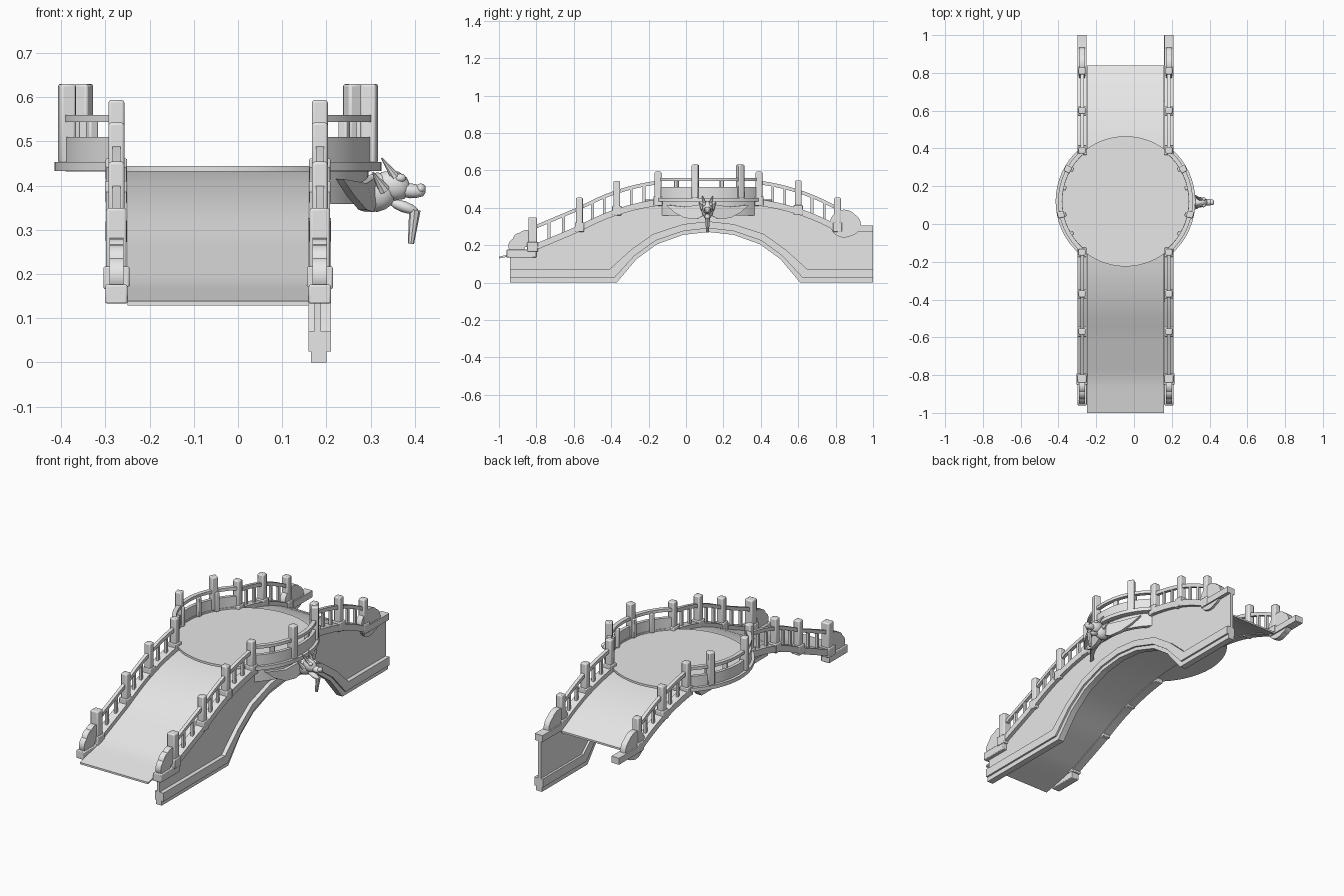
import bpy, bmesh
from math import sin, cos, radians, sqrt
from mathutils import Vector, Matrix

cube = bpy.data.objects.get("Cube")
if cube:
    bpy.data.objects.remove(cube)

CX, CY, Z0 = -0.045, 0.12, 0.44      # centre of the round platform
RAIL_X = 0.23                        # railing distance from the centre line

stone = bpy.data.materials.new("grey_stone")
stone.use_nodes = True
stone.diffuse_color = (0.8, 0.8, 0.8, 1)
stone.node_tree.nodes["Principled BSDF"].inputs["Base Color"].default_value = (0.8, 0.8, 0.8, 1)


def finish(name, bm, bevel=0, angle=35):
    bmesh.ops.recalc_face_normals(bm, faces=bm.faces)
    mesh = bpy.data.meshes.new(name)
    bm.to_mesh(mesh)
    bm.free()
    ob = bpy.data.objects.new(name, mesh)
    bpy.context.collection.objects.link(ob)
    mesh.materials.append(stone)
    if bevel:
        mod = ob.modifiers.new("bevel", "BEVEL")
        mod.width, mod.segments = bevel, 2
    bpy.ops.object.select_all(action="DESELECT")
    ob.select_set(True)
    bpy.context.view_layer.objects.active = ob
    bpy.ops.object.shade_smooth_by_angle(angle=radians(angle))
    return ob


def loft(name, sections, bevel=0):
    """Join a row of four-cornered sections into one capped solid."""
    bm = bmesh.new()
    rings = [[bm.verts.new(p) for p in s] for s in sections]
    for a, b in zip(rings, rings[1:]):
        for i in range(4):
            j = (i + 1) % 4
            bm.faces.new((a[i], a[j], b[j], b[i]))
    bm.faces.new(rings[0])
    bm.faces.new(rings[-1])
    return finish(name, bm, bevel)


def sweep(name, pts, w, h):
    """Bar of width w and height h whose underside follows the points."""
    pts = [Vector(p) for p in pts]
    out = []
    for i, p in enumerate(pts):
        t = pts[min(i + 1, len(pts) - 1)] - pts[max(i - 1, 0)]
        n = Vector((t.y, -t.x, 0)).normalized() * w / 2
        up = Vector((0, 0, h))
        out.append((p - n, p + n, p + n + up, p - n + up))
    return loft(name, out)


def box(name, x, y, z0, z1, w, d=None, turn=0, bevel=0.004):
    bm = bmesh.new()
    m = (Matrix.Translation((x, y, (z0 + z1) / 2)) @ Matrix.Rotation(turn, 4, "Z")
         @ Matrix.Diagonal((w, d or w, z1 - z0, 1)))
    bmesh.ops.create_cube(bm, size=1, matrix=m)
    return finish(name, bm, bevel)


def cone(name, a, b, r1, r2, seg=8):
    a, b = Vector(a), Vector(b)
    bm = bmesh.new()
    m = Matrix.Translation((a + b) / 2) @ (b - a).to_track_quat("Z", "Y").to_matrix().to_4x4()
    bmesh.ops.create_cone(bm, cap_ends=True, segments=seg, radius1=r1, radius2=r2,
                          depth=(b - a).length, matrix=m)
    return finish(name, bm)


def blob(name, c, r, tilt=0):
    bm = bmesh.new()
    m = Matrix.Translation(c) @ Matrix.Rotation(tilt, 4, "Y") @ Matrix.Diagonal((*r, 1))
    bmesh.ops.create_icosphere(bm, subdivisions=2, radius=1, matrix=m)
    return finish(name, bm)


def deck_z(y):
    d = abs(y - CY)
    if d < 0.69:
        return Z0 - 0.39 * d ** 2.5
    return max(0.286 - 0.42 * (d - 0.69), 0.18 - 0.22 * (d - 0.94)) if d > 0.94 else 0.286 - 0.42 * (d - 0.69)


def edge_z(y):
    return deck_z(min(y, 0.81))


def span(a, b, n):
    return [a + (b - a) * i / n for i in range(n + 1)]


def arc(r, z, side, limit=49):
    return [(CX + side * r * cos(radians(t)), CY + r * sin(radians(t)), z)
            for t in span(-limit, limit, 16)]


# Deck and round platform
sweep("deck", [(CX, y, deck_z(y) - 0.012) for y in span(-1, 0.84, 40)], 0.41, 0.01)
bm = bmesh.new()
bmesh.ops.create_cone(bm, cap_ends=True, segments=64, radius1=0.345, radius2=0.345, depth=0.012,
                      matrix=Matrix.Translation((CX, CY, 0.438)))
finish("round_platform", bm)

# Arch outline on one half, mirrored for the other half
half_low = [(-1.06, 0), (-0.49, 0), (-0.385, 0.125), (-0.275, 0.205), (-0.135, 0.255), (0, 0.27)]
half_high = [(-1.06, 0.07), (-0.53, 0.07), (-0.415, 0.175), (-0.295, 0.26), (-0.135, 0.312), (0, 0.327)]


def whole(half):
    full = half + [(-y, z) for y, z in reversed(half[:-1])]
    full = [(y + CY, z) for y, z in full]
    full[-1] = (1.0, full[-1][1])
    return full


low, high = whole(half_low), whole(half_high)


def arch_z(y):
    for (y0, z0), (y1, z1) in zip(low, low[1:]):
        if y <= y1:
            return z0 + (z1 - z0) * (y - y0) / (y1 - y0)
    return 0


# Side wall and its stepped arch moulding
ys = sorted(set(span(-0.94, 1.0, 40) + [p[0] for p in low]))
loft("side_wall", [((0.172, y, arch_z(y)), (0.188, y, arch_z(y)),
                    (0.188, y, edge_z(y)), (0.172, y, edge_z(y))) for y in ys])


def moulding(name, f0, f1, x0, x1):
    out = []
    for a, b in zip(low, high):
        a, b = Vector((0, *a)), Vector((0, *b))
        p, q = a.lerp(b, f0), a.lerp(b, f1)
        out.append([(x, v.y, v.z) for x, v in ((x0, p), (x1, p), (x1, q), (x0, q))])
    loft(name, out)


moulding("arch_lip", 0, 0.35, 0.165, 0.2)
moulding("arch_moulding", 0.35, 1, 0.16, 0.21)

# Railings on both sides
post_rows = [(-0.82, -0.57, -0.37, -0.15), (0.39, 0.6, 0.81)]
for side, tag in ((1, "left"), (-1, "right")):
    x = CX + side * RAIL_X
    for row in post_rows:
        end = 1.0 if row[-1] > 0.5 else row[-1]
        path = [(x, y, edge_z(y) - 0.015) for y in sorted(set(span(row[0], row[-1], 12) + [end]))]
        sweep(tag + "_kerb", path, 0.046, 0.035)
        sweep(tag + "_handrail", [(x, y, deck_z(y) + 0.1) for y in span(row[0], row[-1], 12)], 0.018, 0.02)
        for y in row:
            w = 0.046 if y < -0.8 else 0.036
            z = deck_z(y)
            box(tag + "_post", x, y, z - 0.01, z + 0.168, w, bevel=0.006)
            box(tag + "_post_base", x, y, z - 0.015, z + 0.036, w + 0.013)
        for a, b in zip(row, row[1:]):
            for f in (0.35, 0.66):
                y = a + (b - a) * f
                box(tag + "_baluster", x, y, deck_z(y), deck_z(y) + 0.11, 0.014, bevel=0)

    # Scrolled end stones
    box(tag + "_front_plinth", x, -0.88, 0.133, 0.176, 0.05, 0.16)
    for y, z, r in ((-0.905, 0.195, 0.045), (-0.885, 0.225, 0.042), (-0.855, 0.235, 0.046),
                    (0.845, 0.315, 0.075), (0.875, 0.31, 0.06), (0.9, 0.3, 0.036)):
        cone(tag + "_scroll", (x - 0.016, y, z), (x + 0.016, y, z), r, r, 20)

    # Curved parapet round the platform
    sweep(tag + "_platform_rim", arc(0.352, 0.433, side), 0.036, 0.02)
    sweep(tag + "_parapet", arc(0.346, 0.45, side), 0.018, 0.06)
    sweep(tag + "_platform_handrail", arc(0.346, 0.544, side), 0.022, 0.016)
    for dy in (-0.07, 0.17):
        px = CX + side * sqrt(0.349 ** 2 - dy ** 2)
        box(tag + "_platform_post", px, CY + dy, 0.45, 0.63, 0.036, turn=side * dy / 0.35, bevel=0.006)
    for dy in (-0.17, -0.07, 0.07, 0.17):
        px = CX + side * sqrt(0.332 ** 2 - dy ** 2)
        box(tag + "_platform_baluster", px, CY + dy, 0.445, 0.548, 0.022, turn=side * dy / 0.35)

# Curved apron under the platform on the wall side
sweep("platform_apron", arc(0.33, 0.358, 1), 0.02, 0.08)

# Spread fins flanking the carved head
for s in (1, -1):
    bm = bmesh.new()
    outline = [(3, 0.42), (20, 0.405), (38, 0.415), (30, 0.375), (20, 0.345), (9, 0.34), (3, 0.36)]
    rings = [[bm.verts.new((CX + r * cos(radians(a)), CY - 0.005 + s * r * sin(radians(a)), z))
              for a, z in outline] for r in (0.338, 0.358)]
    for ring in rings:
        bm.faces.new(ring)
    for i in range(len(outline)):
        j = i - 1
        bm.faces.new((rings[0][i], rings[0][j], rings[1][j], rings[1][i]))
    finish("carved_fin", bm)

# Carved beast head
HY = 0.115
blob("beast_neck", (0.315, HY, 0.385), (0.045, 0.032, 0.045))
blob("beast_skull", (0.35, HY, 0.4), (0.042, 0.028, 0.034), 0.4)
blob("beast_snout", (0.39, HY, 0.388), (0.036, 0.018, 0.017), 0.1)
blob("beast_nose", (0.413, HY, 0.393), (0.012, 0.016, 0.012))
blob("beast_jaw", (0.375, HY, 0.352), (0.036, 0.015, 0.013), 0.35)
cone("beast_beard", (0.4, HY, 0.345), (0.391, HY, 0.268), 0.013, 0.007)
for s in (1, -1):
    cone("beast_horn", (0.355, HY + s * 0.015, 0.42), (0.325, HY + s * 0.028, 0.462), 0.011, 0.002)
    blob("beast_brow", (0.367, HY + s * 0.017, 0.417), (0.013, 0.01, 0.01))
    cone("beast_ear", (0.33, HY + s * 0.022, 0.39), (0.305, HY + s * 0.045, 0.43), 0.014, 0.002)
